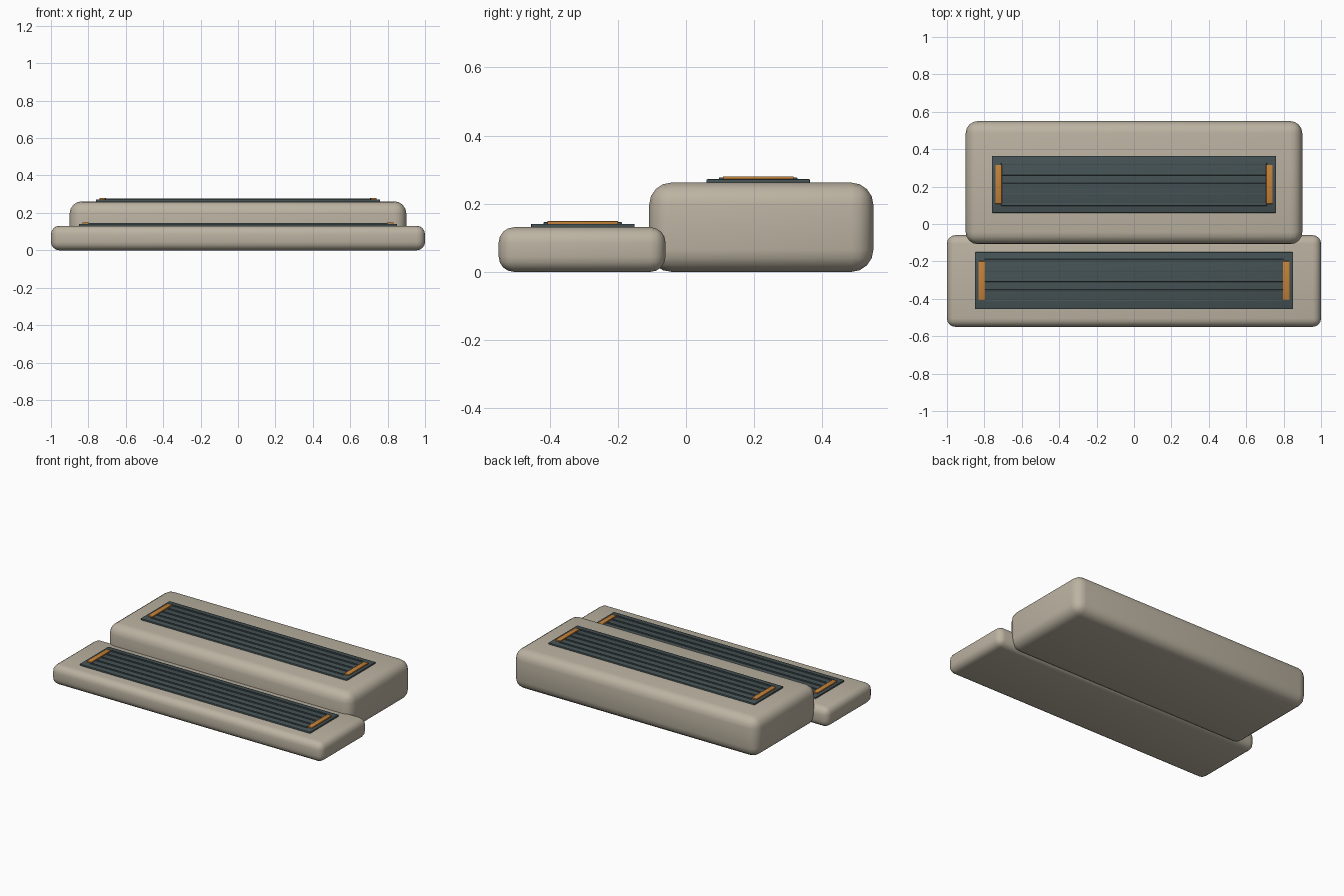
import bpy
import math

if "Cube" in bpy.data.objects:
    bpy.data.objects.remove(bpy.data.objects["Cube"])


def material(name, color):
    m = bpy.data.materials.new(name)
    m.diffuse_color = (*color, 1)
    m.use_nodes = True
    m.node_tree.nodes["Principled BSDF"].inputs["Base Color"].default_value = m.diffuse_color
    return m


STONE = material("warm_stone", (0.50, 0.45, 0.36))
RUBBER = material("dark_rubber", (0.06, 0.085, 0.09))
COPPER = material("orange_trim", (0.55, 0.22, 0.04))


def box(name, lo, hi, mat, bevel, segments):
    """Bevelled box spanning two opposite corners."""
    center = [(a + b) / 2 for a, b in zip(lo, hi)]
    bpy.ops.mesh.primitive_cube_add(size=1, location=center)
    ob = bpy.context.object
    ob.name = name
    ob.scale = [b - a for a, b in zip(lo, hi)]
    bpy.ops.object.transform_apply(location=False, rotation=False, scale=True)
    mod = ob.modifiers.new("rounding", 'BEVEL')
    mod.width = bevel
    mod.segments = segments
    bpy.ops.object.modifier_apply(modifier=mod.name)
    bpy.ops.object.shade_smooth_by_angle(angle=math.radians(35))
    ob.data.materials.append(mat)
    return ob


def step(name, half_x, y0, y1, top, rounding, pad_half, pad_y):
    # Rounded step body
    box(name + "_body", (-half_x, y0, 0), (half_x, y1, top), STONE, rounding, 4)
    # Anti-slip pad on the tread
    box(name + "_pad", (-pad_half, pad_y - 0.152, top - 0.004),
        (pad_half, pad_y + 0.152, top + 0.010), RUBBER, 0.003, 2)
    # Grip ribs
    rib_half = pad_half - 0.05
    for i in range(5):
        y = pad_y + (i - 2) * 0.0545
        box(f"{name}_grip_rib_{i + 1}", (-rib_half, y - 0.006, top + 0.006),
            (rib_half, y + 0.006, top + 0.015), RUBBER, 0.002, 2)
    # Orange end strips
    for label, s in (("left", -1), ("right", 1)):
        x = s * (pad_half - 0.036)
        box(f"{name}_{label}_strip", (x - 0.017, pad_y - 0.104, top + 0.006),
            (x + 0.017, pad_y + 0.104, top + 0.018), COPPER, 0.002, 2)


step("lower_step", 1.0, -0.55, -0.06, 0.131, 0.045, 0.85, -0.303)
step("upper_step", 0.9, -0.108, 0.55, 0.262, 0.065, 0.76, 0.212)
